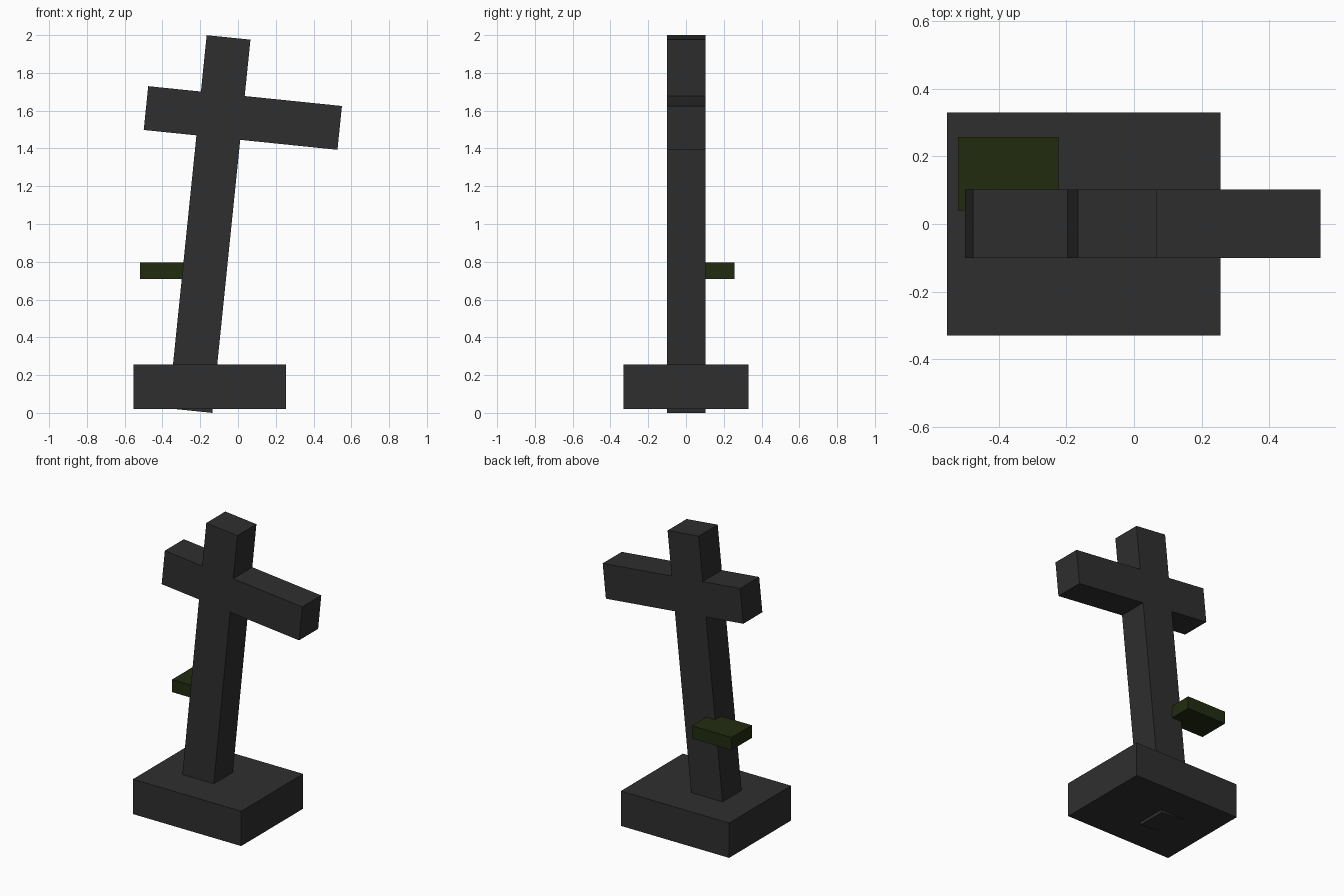
import bpy, bmesh, math
from mathutils import Matrix

if "Cube" in bpy.data.objects:
    bpy.data.objects.remove(bpy.data.objects["Cube"])


def material(name, rgb):
    m = bpy.data.materials.new(name)
    m.diffuse_color = (*rgb, 1)
    m.use_nodes = True
    m.node_tree.nodes["Principled BSDF"].inputs["Base Color"].default_value = m.diffuse_color
    return m


stone = material("dark stone", (0.028, 0.028, 0.028))
moss = material("dark moss green", (0.0160, 0.0245, 0.0050))


def add_object(name, bm, mat):
    bmesh.ops.recalc_face_normals(bm, faces=bm.faces)
    mesh = bpy.data.meshes.new(name)
    bm.to_mesh(mesh)
    bm.free()
    mesh.materials.append(mat)
    obj = bpy.data.objects.new(name, mesh)
    bpy.context.collection.objects.link(obj)
    return obj


def box(name, lo, hi, mat):
    bm = bmesh.new()
    size = [b - a for a, b in zip(lo, hi)]
    mid = [(a + b) / 2 for a, b in zip(lo, hi)]
    bmesh.ops.create_cube(bm, size=1, matrix=Matrix.Translation(mid) @ Matrix.Diagonal((*size, 1)))
    return add_object(name, bm, mat)


# Plinth slab
box("base", (-0.553, -0.33, 0.02), (0.255, 0.33, 0.255), stone)

# Moss ledge behind the post
box("moss_ledge", (-0.52, 0.04, 0.71), (-0.223, 0.257, 0.795), moss)

# Leaning cross: one outline with uneven arms, extruded through its depth
half, height = 0.1165, 1.986
bar_low, bar_high = 1.453, 1.686
arm_left, arm_right = -0.397, 0.634
outline = [(-half, 0), (half, 0), (half, bar_low), (arm_right, bar_low),
           (arm_right, bar_high), (half, bar_high), (half, height), (-half, height),
           (-half, bar_high), (arm_left, bar_high), (arm_left, bar_low), (-half, bar_low)]
bm = bmesh.new()
face = bm.faces.new([bm.verts.new((x, -0.101, z)) for x, z in outline])
side = bmesh.ops.extrude_face_region(bm, geom=[face])["geom"]
bmesh.ops.translate(bm, verts=[g for g in side if isinstance(g, bmesh.types.BMVert)],
                    vec=(0, 0.203, 0))
cross = add_object("leaning_cross", bm, stone)
cross.location = (-0.252, 0, 0.012)
cross.rotation_euler = (0, math.radians(5.84), 0)
